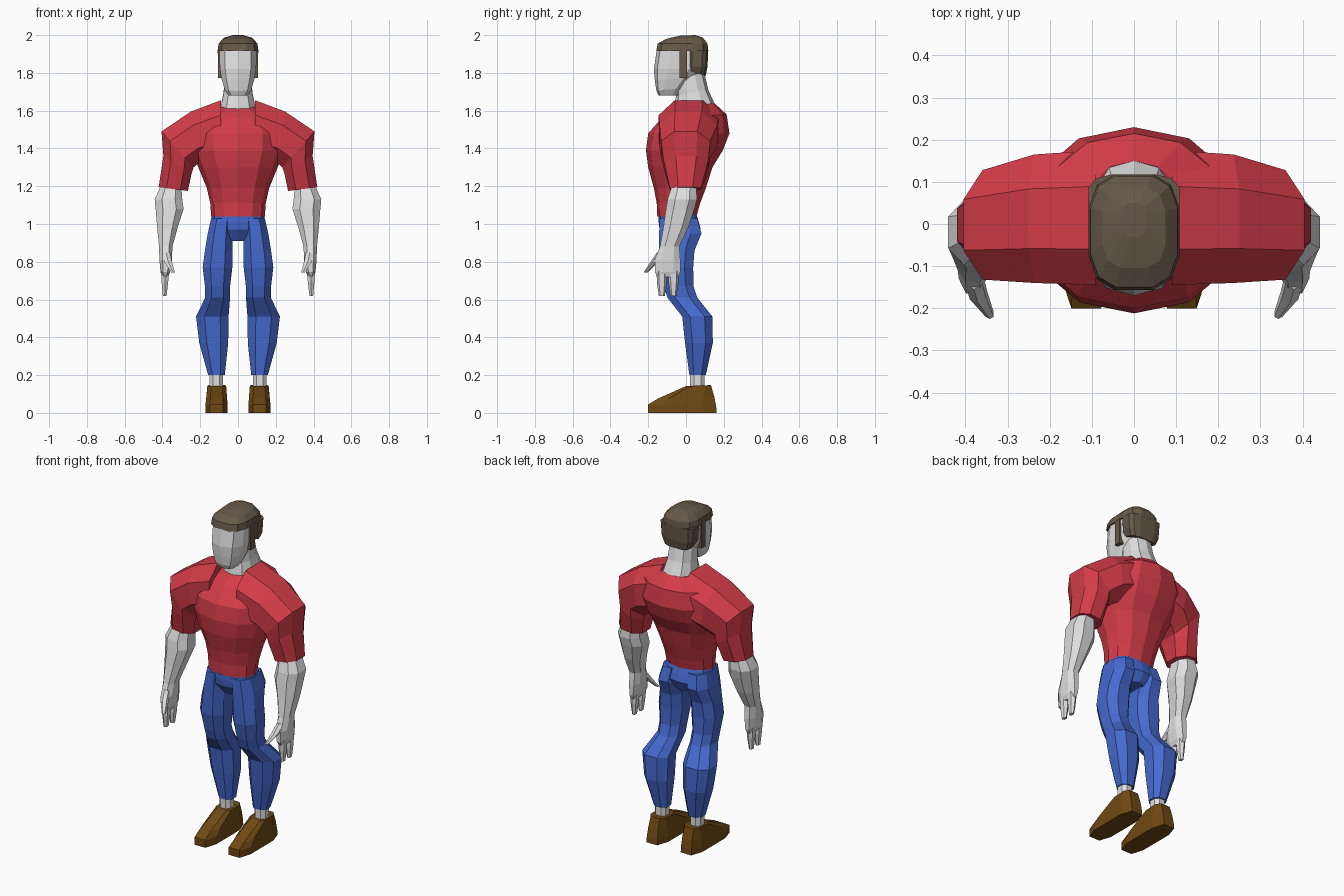
import bpy, bmesh, math


def material(name, rgb):
    m = bpy.data.materials.new(name)
    m.diffuse_color = (*rgb, 1)
    return m


SKIN = material("pale skin", (0.74, 0.74, 0.74))
SHIRT = material("red cloth", (0.65, 0.045, 0.065))
PANTS = material("blue denim", (0.06, 0.145, 0.63))
HAIR = material("brown hair", (0.135, 0.1, 0.066))
SHOE = material("brown leather", (0.16, 0.066, 0.007))


def unit_loop(n, e, half):
    """Superellipse loop that exactly fills the -1..1 square."""
    pts = []
    for i in range(n):
        a = 2 * math.pi * (i + (0.5 if half else 0)) / n
        c, s = math.cos(a), math.sin(a)
        pts.append((math.copysign(abs(c) ** (2 / e), c), math.copysign(abs(s) ** (2 / e), s)))
    mx = max(abs(p[0]) for p in pts)
    my = max(abs(p[1]) for p in pts)
    return [(u / mx, v / my) for u, v in pts]


def flat_ring(xa, xb, yf, yb, zf, zb=None, n=8, e=2.4, half=True):
    """Ring lying level, or sloping from zf in front to zb behind."""
    zb = zf if zb is None else zb
    return [((xa + xb) / 2 + u * (xb - xa) / 2,
             (yf + yb) / 2 + v * (yb - yf) / 2,
             (zf + zb) / 2 + v * (zb - zf) / 2) for u, v in unit_loop(n, e, half)]


def limb_ring(x1, z1, x2, z2, yf, yb):
    """Ring spanned by an outer point and an inner point."""
    return [((x1 + x2) / 2 + u * (x1 - x2) / 2,
             (yf + yb) / 2 + v * (yb - yf) / 2,
             (z1 + z2) / 2 + u * (z1 - z2) / 2) for u, v in unit_loop(8, 2.3, True)]


def loft(name, mat, rings, mirror=False):
    bm = bmesh.new()
    loops = [[bm.verts.new(p) for p in r] for r in rings]
    n = len(loops[0])
    for a, b in zip(loops, loops[1:]):
        for i in range(n):
            j = (i + 1) % n
            bm.faces.new((a[i], a[j], b[j], b[i]))
    bm.faces.new(loops[0])
    bm.faces.new(loops[-1])
    bmesh.ops.recalc_face_normals(bm, faces=bm.faces)
    me = bpy.data.meshes.new(name)
    bm.to_mesh(me)
    bm.free()
    me.materials.append(mat)
    ob = bpy.data.objects.new(name, me)
    bpy.context.collection.objects.link(ob)
    if mirror:
        mod = ob.modifiers.new("mirror", 'MIRROR')
        mod.use_mirror_merge = False
    return ob


def body(name, mat, rows, **kw):
    """Central part from rows of half width, front, back, front z, back z."""
    return loft(name, mat, [flat_ring(-r[0], r[0], *r[1:], **kw) for r in rows])


# Shirt torso
body("shirt_torso", SHIRT, [
    (.142, -.152, .055, 1.04), (.147, -.155, .075, 1.11), (.165, -.17, .105, 1.19),
    (.21, -.20, .14, 1.30), (.245, -.212, .195, 1.39), (.25, -.20, .23, 1.48),
    (.21, -.13, .215, 1.56, 1.58), (.105, -.065, .15, 1.61, 1.64)],
    n=12, e=2.15, half=False)

# Shoulders and sleeves
loft("sleeve", SHIRT, [limb_ring(*r) for r in (
    (.09, 1.655, .09, 1.36, -.145, .175),
    (.25, 1.595, .20, 1.33, -.14, .165),
    (.405, 1.49, .235, 1.30, -.132, .128),
    (.395, 1.36, .245, 1.27, -.118, .118),
    (.42, 1.195, .265, 1.175, -.085, .08))], True)

# Forearms with palms
loft("forearm", SKIN, [flat_ring(*r) for r in (
    (.30, .41, -.075, .055, 1.20), (.295, .441, -.098, .058, 1.13),
    (.288, .436, -.106, .045, 1.08), (.32, .428, -.12, .012, .98),
    (.347, .418, -.138, -.035, .88), (.35, .416, -.165, -.03, .81),
    (.36, .41, -.165, -.03, .745), (.37, .402, -.15, -.04, .72))], True)

# Fingers and thumb
for i, y in enumerate((-.128, -.066)):
    loft("finger_%d" % (i + 1), SKIN, [flat_ring(*r, n=6) for r in (
        (.365, .408, y - .028, y + .028, .75), (.37, .404, y - .026, y + .026, .69),
        (.378, .398, y - .016, y + .016, .62))], True)
loft("thumb", SKIN, [flat_ring(*r, n=6) for r in (
    (.36, .40, -.155, -.10, .85), (.35, .39, -.188, -.145, .80),
    (.333, .352, -.225, -.205, .742))], True)

# Trousers
body("pelvis", PANTS, [
    (.138, -.145, .055, 1.05), (.145, -.145, .068, 1.01), (.14, -.14, .078, .97),
    (.05, -.10, .05, .91)], n=12, e=2.5, half=False)
loft("trouser_leg", PANTS, [flat_ring(*r) for r in (
    (.025, .142, -.14, .06, 1.03), (.03, .16, -.142, .082, .95),
    (.03, .175, -.142, .045, .86), (.03, .187, -.14, .038, .77),
    (.042, .175, -.118, .04, .67), (.042, .174, -.098, .06, .61),
    (.05, .222, -.02, .14, .51), (.052, .205, -.005, .142, .37),
    (.07, .158, .018, .105, .2))], True)

# Ankles
loft("ankle", SKIN, [flat_ring(.08, .152, .022, .098, z) for z in (.12, .22)], True)

# Shoes
loft("shoe", SHOE, [flat_ring(*r, e=3.5) for r in (
    (.055, .172, -.2, .162, 0), (.055, .172, -.2, .16, .045, .03),
    (.058, .168, -.15, .15, .075, .085), (.063, .162, .0, .132, .142, .147))], True)

# Neck
body("neck", SKIN, [
    (.095, -.07, .172, 1.58, 1.60), (.088, -.062, .15, 1.63, 1.64),
    (.076, -.052, .118, 1.68, 1.71), (.07, -.06, .095, 1.75, 1.81)], n=10)

# Head
body("head", SKIN, [
    (.05, -.145, -.04, 1.68), (.07, -.157, -.01, 1.705, 1.72), (.086, -.165, .05, 1.76, 1.78),
    (.096, -.17, .09, 1.82), (.099, -.155, .10, 1.92), (.085, -.12, .08, 1.96)], n=10, e=2.8)

# Hair on the crown, the back of the head and in front of the ears
body("hair_crown", HAIR, [
    (.108, -.157, .118, 1.917), (.103, -.15, .114, 1.955),
    (.075, -.105, .088, 1.98, 1.988), (.03, -.03, .05, 1.997, 2.0)], n=12, e=3)
body("hair_back", HAIR, [
    (.085, .0, .105, 1.815, 1.785), (.103, .0, .114, 1.835), (.108, .0, .118, 1.92)],
    n=12, e=3.5)
loft("sideburn", HAIR, [flat_ring(.08, .107, -.034, .005, z, n=4) for z in (1.772, 1.93)], True)
